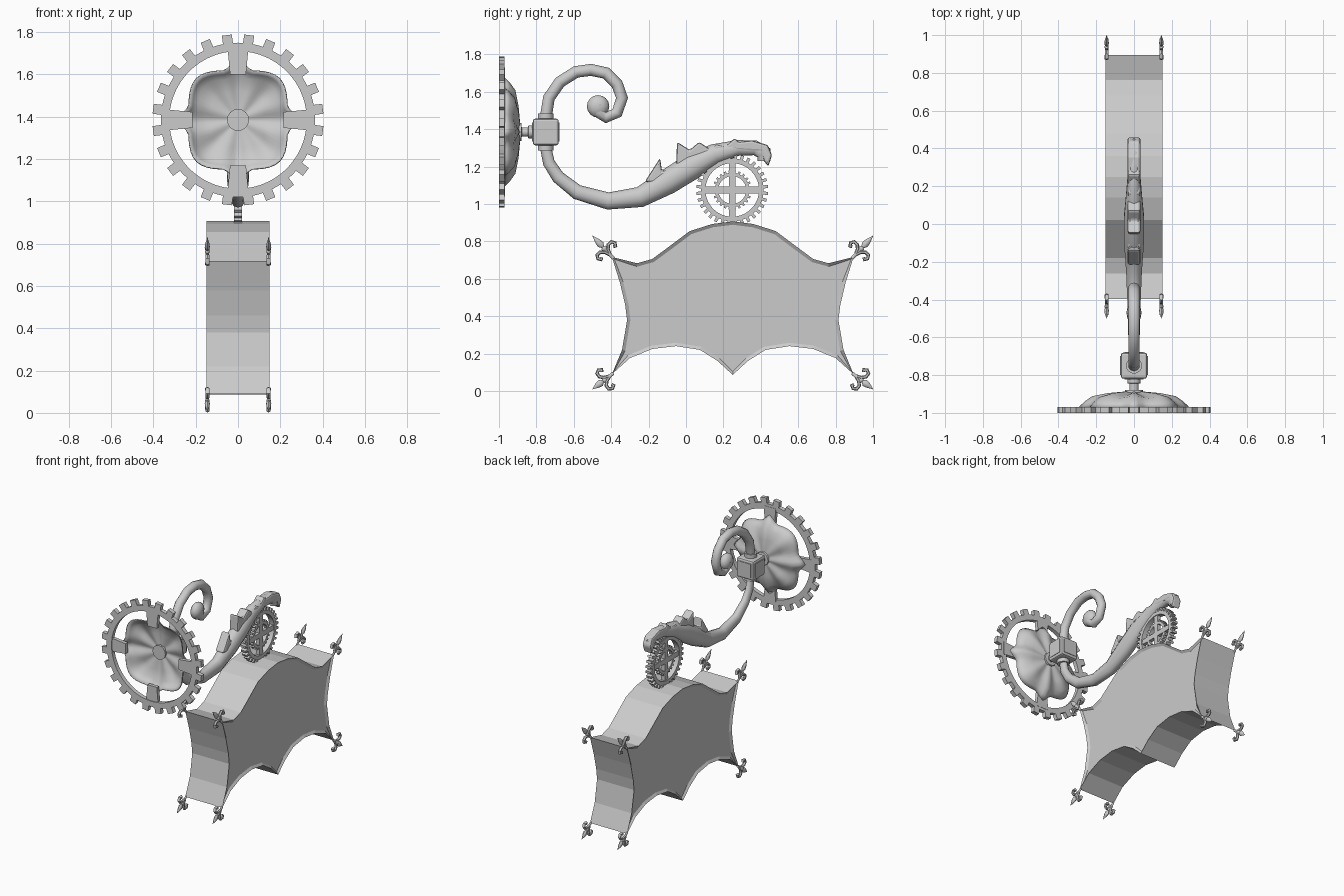
import bpy, bmesh, math
from mathutils import Vector, Matrix

if "Cube" in bpy.data.objects:
    bpy.data.objects.remove(bpy.data.objects["Cube"], do_unlink=True)

metal = bpy.data.materials.new("grey_metal")
metal.use_nodes = True
GREY = (0.6, 0.6, 0.6, 1)
metal.diffuse_color = GREY
metal.node_tree.nodes["Principled BSDF"].inputs["Base Color"].default_value = GREY


def finish(name, bm, smooth=None):
    bmesh.ops.recalc_face_normals(bm, faces=bm.faces[:])
    mesh = bpy.data.meshes.new(name)
    bm.to_mesh(mesh)
    bm.free()
    mesh.materials.append(metal)
    ob = bpy.data.objects.new(name, mesh)
    bpy.context.collection.objects.link(ob)
    if smooth:
        bpy.ops.object.select_all(action='DESELECT')
        ob.select_set(True)
        bpy.context.view_layer.objects.active = ob
        bpy.ops.object.shade_smooth_by_angle(angle=math.radians(smooth))
    return ob


def bevel(ob, width, segments=1):
    mod = ob.modifiers.new("bevel", 'BEVEL')
    mod.width, mod.segments = width, segments


def prism(name, pts, half):
    """Extrude a y-z outline along x."""
    bm = bmesh.new()
    face = bm.faces.new([bm.verts.new((-half, y, z)) for y, z in pts])
    res = bmesh.ops.extrude_face_region(bm, geom=[face])
    moved = [v for v in res["geom"] if isinstance(v, bmesh.types.BMVert)]
    bmesh.ops.translate(bm, verts=moved, vec=(2 * half, 0, 0))
    return finish(name, bm)


def sweep(name, path, radii, flat=1.0, x=0, sides=10):
    """Tube along a y-z path; flat scales its thickness in x."""
    bm = bmesh.new()
    pts = [Vector((x, y, z)) for y, z in path]
    rings = []
    for i, p in enumerate(pts):
        t = (pts[min(i + 1, len(pts) - 1)] - pts[max(i - 1, 0)]).normalized()
        n = Vector((0, -t.z, t.y))
        ring = []
        for k in range(sides):
            a = math.tau * k / sides
            off = n * math.cos(a) + Vector((flat * math.sin(a), 0, 0))
            ring.append(bm.verts.new(p + off * radii[i]))
        rings.append(ring)
    for a, b in zip(rings, rings[1:]):
        for k in range(sides):
            j = (k + 1) % sides
            bm.faces.new((a[k], a[j], b[j], b[k]))
    bm.faces.new(rings[0])
    bm.faces.new(rings[-1])
    return finish(name, bm, 50)


def gear(name, centre, turn, outer, root, inner, teeth, half):
    """Toothed ring, with a gap between teeth on each main axis."""
    bm = bmesh.new()
    cols = []
    for i in range(teeth):
        for f, r in ((0, root), (.25, root), (.28, outer), (.72, outer), (.75, root)):
            a = math.tau * (i + f) / teeth
            d = Vector((math.cos(a), math.sin(a), 0))
            cols.append([bm.verts.new(d * q + Vector((0, 0, h)))
                         for q, h in ((r, half), (r, -half), (inner, -half), (inner, half))])
    for i, a in enumerate(cols):
        b = cols[(i + 1) % len(cols)]
        for k in range(4):
            j = (k + 1) % 4
            bm.faces.new((a[k], b[k], b[j], a[j]))
    bm.transform(Matrix.Translation(centre) @ turn)
    return finish(name, bm)


def box(name, centre, size):
    bm = bmesh.new()
    bmesh.ops.create_cube(bm, size=1)
    bm.transform(Matrix.Translation(centre) @ Matrix.Diagonal((*size, 1)))
    return finish(name, bm)


# Hanging sign: half outline mirrored about its middle, sides recessed
MID = 0.25
half_outline = [(.25, .907), (.14, .893), (.02, .855), (-.08, .78), (-.18, .706), (-.262, .683),
                (-.396, .717), (-.353, .578), (-.325, .46), (-.315, .38), (-.342, .22),
                (-.396, .09), (-.3, .176), (-.18, .225), (-.053, .24), (.075, .22),
                (.17, .16), (.25, .086)]
outline = half_outline + [(2 * MID - y, z) for y, z in half_outline[-2:0:-1]]
sign = prism("sign_body", outline, 0.15)
bm = bmesh.new()
bm.from_mesh(sign.data)
caps = [f for f in bm.faces if len(f.verts) > 4]
bmesh.ops.inset_individual(bm, faces=caps, thickness=0.018, depth=-0.012)
bm.to_mesh(sign.data)
bm.free()

# Spear finials with two curls at every sign corner
spear = [(-.01, .009), (.05, .009), (.057, .016), (.067, .016), (.072, .008),
         (.09, .019), (.115, .015), (.154, .001)]
curl = [(.02, .003), (.045, .012), (.062, .03), (.062, .052), (.045, .062), (.03, .052), (.036, .042)]
curl_r = [.008, .009, .01, .01, .01, .011, .009]
for level, base_z, tip_z in (("upper", .717, .83), ("lower", .09, .01)):
    for end, e in (("front", -1), ("back", 1)):
        base = Vector((MID + e * .645, base_z))
        axis = Vector((MID + e * .75, tip_z)) - base
        k = axis.length / .154
        axis.normalize()
        side = Vector((-axis.y, axis.x))
        for hand, x in (("left", .145), ("right", -.145)):
            label = f"{level}_{end}_{hand}"
            sweep("spear_" + label, [base + axis * s * k for s, r in spear],
                  [r for s, r in spear], .65, x, 8)
            for m in (-1, 1):
                sweep("curl_" + label, [base + axis * s + side * t * m for s, t in curl],
                      curl_r, 1.1, x, 6)

# Small gear wheel standing on the sign
X_AXIS = Matrix.Rotation(math.pi / 2, 4, 'Y')
hub = Vector((0, .247, 1.075))
gear("small_gear_rim", hub, X_AXIS, .192, .168, .143, 32, .02)
gear("small_gear_inner_ring", hub, X_AXIS, .105, .092, .074, 24, .014)
box("small_gear_spoke_upright", hub, (.03, .036, .3))
box("small_gear_spoke_level", hub, (.028, .3, .036))

# Wall gear ring with four tapered brackets
wall = Vector((0, -.985, 1.385))
gear("wall_gear", wall, Matrix.Rotation(math.pi / 2, 4, 'X'), .405, .365, .325, 24, .015)
for i in range(4):
    bm = bmesh.new()
    bmesh.ops.create_cube(bm, size=1)
    for v in bm.verts:
        top = v.co.z > 0
        v.co = Vector((v.co.x * (.1 if top else .075), v.co.y * .026, .345 if top else .215))
    bm.transform(Matrix.Translation(wall + Vector((0, .004, 0))) @ Matrix.Rotation(i * math.pi / 2, 4, 'Y'))
    finish("wall_bracket", bm)

# Domed four-cornered wall cover with pointed tabs
bm = bmesh.new()
SEG = 64
rings = []
for s, y in ((1, -.967), (.93, -.943), (.82, -.917), (.55, -.903), (.2, -.892)):
    ring = []
    for k in range(SEG):
        a = math.tau * k / SEG
        c, n = math.cos(a), math.sin(a)
        near = abs((a + math.pi / 4) % (math.pi / 2) - math.pi / 4)
        r = .235 / (c ** 4 + n ** 4) ** .25 + .055 * max(0, 1 - near / .25) * s ** 2
        ripple = .008 * math.cos(8 * a) * s * (1 - s) * 4
        ring.append(bm.verts.new((c * r * s, y + ripple, wall.z + n * r * s)))
    rings.append(ring)
for a, b in zip(rings, rings[1:]):
    for k in range(SEG):
        j = (k + 1) % SEG
        bm.faces.new((a[k], a[j], b[j], b[k]))
bm.faces.new(rings[-1])
cover = finish("wall_cover", bm, 50)
cover.modifiers.new("shell", 'SOLIDIFY').thickness = .006

# Arm, collars and junction block
sweep("wall_rod", [(-.915, 1.385), (-.88, 1.385), (-.878, 1.385), (-.845, 1.385), (-.843, 1.385), (-.8, 1.385)],
      [.052, .048, .025, .025, .035, .035], sides=16)
block = box("junction_block", (0, -.75, 1.385), (.138, .138, .142))
bevel(block, .012, 2)
for z in (1.385 - .085, 1.385 + .085):
    sweep("block_collar", [(-.75, z - .014), (-.75, z + .014)], [.042, .042], sides=16)
for i in range(4):
    a = i * math.pi / 2
    panel = box("block_panel", (.069 * math.cos(a), -.75 + .069 * math.sin(a), 1.385),
                (.1 if i % 2 else .008, .008 if i % 2 else .1, .1))

# Upper scroll ending in a knob
sweep("upper_scroll",
      [(-.75, 1.46), (-.733, 1.567), (-.674, 1.652), (-.588, 1.706), (-.508, 1.717), (-.428, 1.7),
       (-.369, 1.642), (-.342, 1.567), (-.369, 1.487), (-.428, 1.462), (-.465, 1.49), (-.47, 1.53)],
      [.032] * 8 + [.031, .03, .035, .04])
bm = bmesh.new()
bmesh.ops.create_uvsphere(bm, u_segments=12, v_segments=8, radius=1)
bm.transform(Matrix.Translation((0, -.47, 1.522)) @ Matrix.Diagonal((.04, .06, .06, 1)))
finish("scroll_knob", bm, 50)

# Lower scroll swelling into a leaf, with a jagged crest
sweep("lower_scroll",
      [(-.75, 1.3), (-.733, 1.22), (-.684, 1.144), (-.583, 1.064), (-.417, 1.016), (-.246, 1.037),
       (-.1, 1.118), (.032, 1.2), (.155, 1.267), (.278, 1.3), (.37, 1.3), (.417, 1.273), (.417, 1.23)],
      [.03, .032, .035, .04, .046, .055, .068, .07, .055, .042, .04, .042, .034], .8)
crest = prism("leaf_crest",
              [(-.22, 1.12), (-.139, 1.246), (-.128, 1.176), (-.053, 1.203), (-.048, 1.332), (.02, 1.289),
               (.07, 1.332), (.134, 1.289), (.16, 1.32), (.21, 1.31), (.262, 1.353), (.28, 1.332),
               (.353, 1.34), (.438, 1.315), (.46, 1.26), (.44, 1.2), (.417, 1.23), (.4, 1.28),
               (.262, 1.289), (.155, 1.246), (.02, 1.171), (-.11, 1.1)], .034)
bevel(crest, .012, 2)
